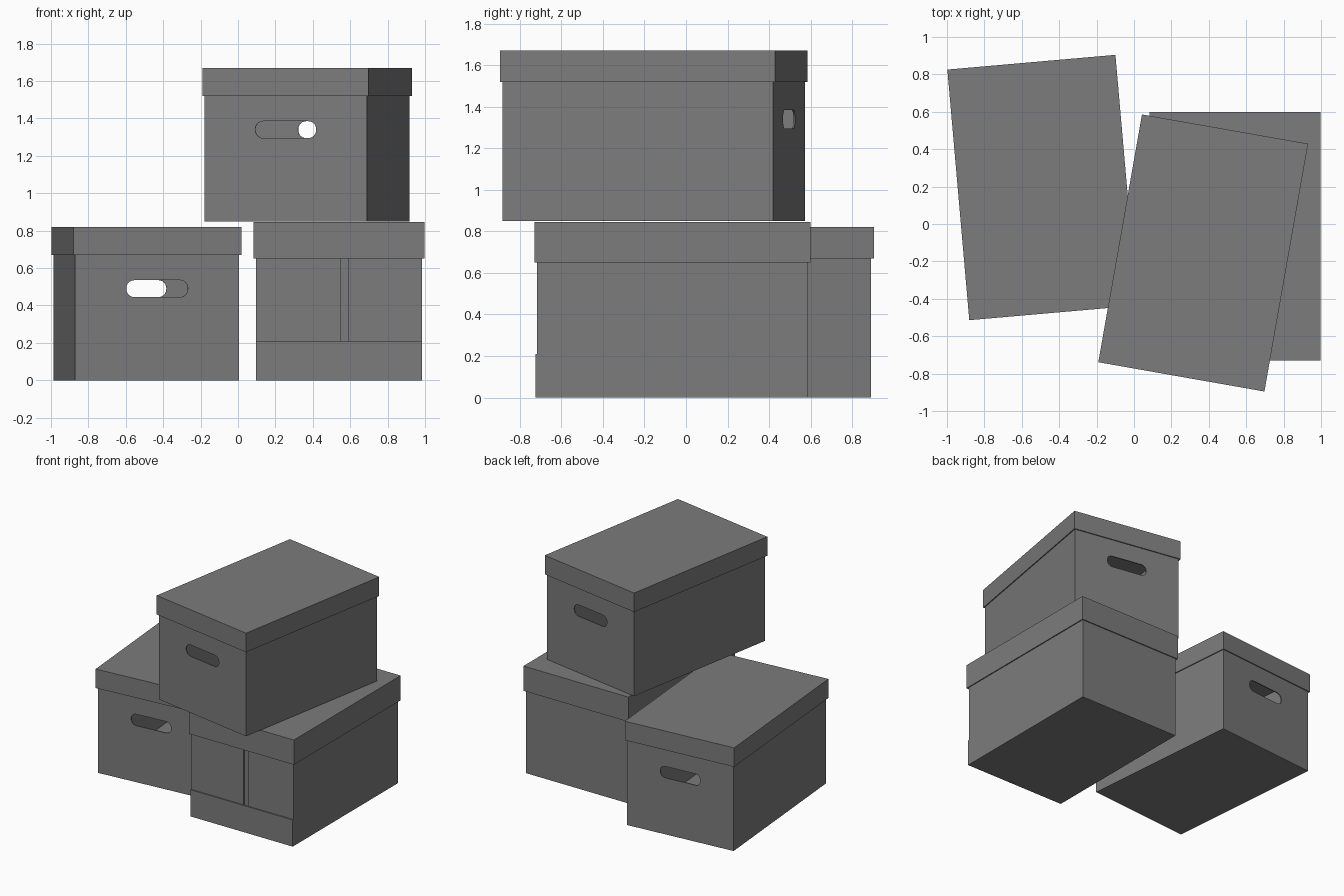
import bpy, bmesh
from math import radians
from mathutils import Matrix, Vector

if "Cube" in bpy.data.objects:
    bpy.data.objects.remove(bpy.data.objects["Cube"], do_unlink=True)

card = bpy.data.materials.new("grey_cardboard")
card.use_nodes = True
GREY = (0.2, 0.2, 0.2, 1)
card.diffuse_color = GREY
card.node_tree.nodes["Principled BSDF"].inputs["Base Color"].default_value = GREY


def block(name, size, centre, open_side=0, wall=0.0, rounding=0.0):
    """Box mesh; open_side +1/-1 removes the top/bottom and gives it a wall."""
    bm = bmesh.new()
    bmesh.ops.create_cube(bm, size=1)
    bmesh.ops.scale(bm, vec=size, verts=bm.verts)
    if open_side:
        gone = [f for f in bm.faces if f.normal.z * open_side > 0.5]
        bmesh.ops.delete(bm, geom=gone, context="FACES")
    if rounding:
        along_y = [e for e in bm.edges
                   if abs((e.verts[0].co - e.verts[1].co).normalized().y) > 0.9]
        bmesh.ops.bevel(bm, geom=along_y, offset=rounding, segments=6,
                        profile=0.5, affect="EDGES")
    bmesh.ops.translate(bm, vec=centre, verts=bm.verts)
    mesh = bpy.data.meshes.new(name)
    bm.to_mesh(mesh)
    bm.free()
    mesh.materials.append(card)
    ob = bpy.data.objects.new(name, mesh)
    bpy.context.collection.objects.link(ob)
    if wall:
        shell = ob.modifiers.new("wall", "SOLIDIFY")
        shell.thickness = wall
        shell.offset = -1
        shell.use_even_offset = True
    return ob


def cut_handles(body, length, z):
    """Cut a pill-shaped grip through both ends of a hollow body."""
    cutter = block("grip_cutter", (0.33, length + 0.2, 0.09), (0, 0, z), rounding=0.042)
    cutter.hide_render = True
    cut = body.modifiers.new("grips", "BOOLEAN")
    cut.operation = "DIFFERENCE"
    cut.solver = "EXACT"
    cut.object = cutter
    bpy.context.view_layer.update()
    ready = body.evaluated_get(bpy.context.evaluated_depsgraph_get())
    mesh = bpy.data.meshes.new_from_object(ready)
    body.modifiers.clear()
    body.data = mesh
    bpy.data.objects.remove(cutter, do_unlink=True)


def place(ob, x, y, z, turn):
    ob.matrix_world = (Matrix.Translation(Vector((x, y, z)))
                       @ Matrix.Rotation(radians(turn), 4, "Z"))


WALL = 0.008

# Two storage boxes with grips and shallow lids
for label, x, y, z, turn in (("left", -0.49, 0.195, 0, 5),
                             ("upper", 0.37, -0.155, 0.85, -10)):
    body = block(label + "_box_body", (0.88, 1.322, 0.81), (0, 0, 0.405), 1, WALL)
    cut_handles(body, 1.322, 0.49)
    lid = block(label + "_box_lid", (0.902, 1.345, 0.15), (0, 0, 0.745), -1, WALL)
    for part in (body, lid):
        place(part, x, y, z, turn)

# Right box: deep lid, plain sides, folded front panels
BX = 0.54
block("right_box_body", (0.89, 1.295, 0.835), (BX, -0.06, 0.4175), 1, WALL)
block("right_box_lid", (0.915, 1.33, 0.195), (BX, -0.065, 0.7475), -1, WALL)
block("right_box_flap_right", (0.455, 0.009, 0.8), (0.3225, -0.712, 0.4))
block("right_box_flap_left", (0.395, 0.009, 0.8), (0.7875, -0.712, 0.4))
block("right_box_front_strip", (0.89, 0.009, 0.21), (BX, -0.721, 0.105))
